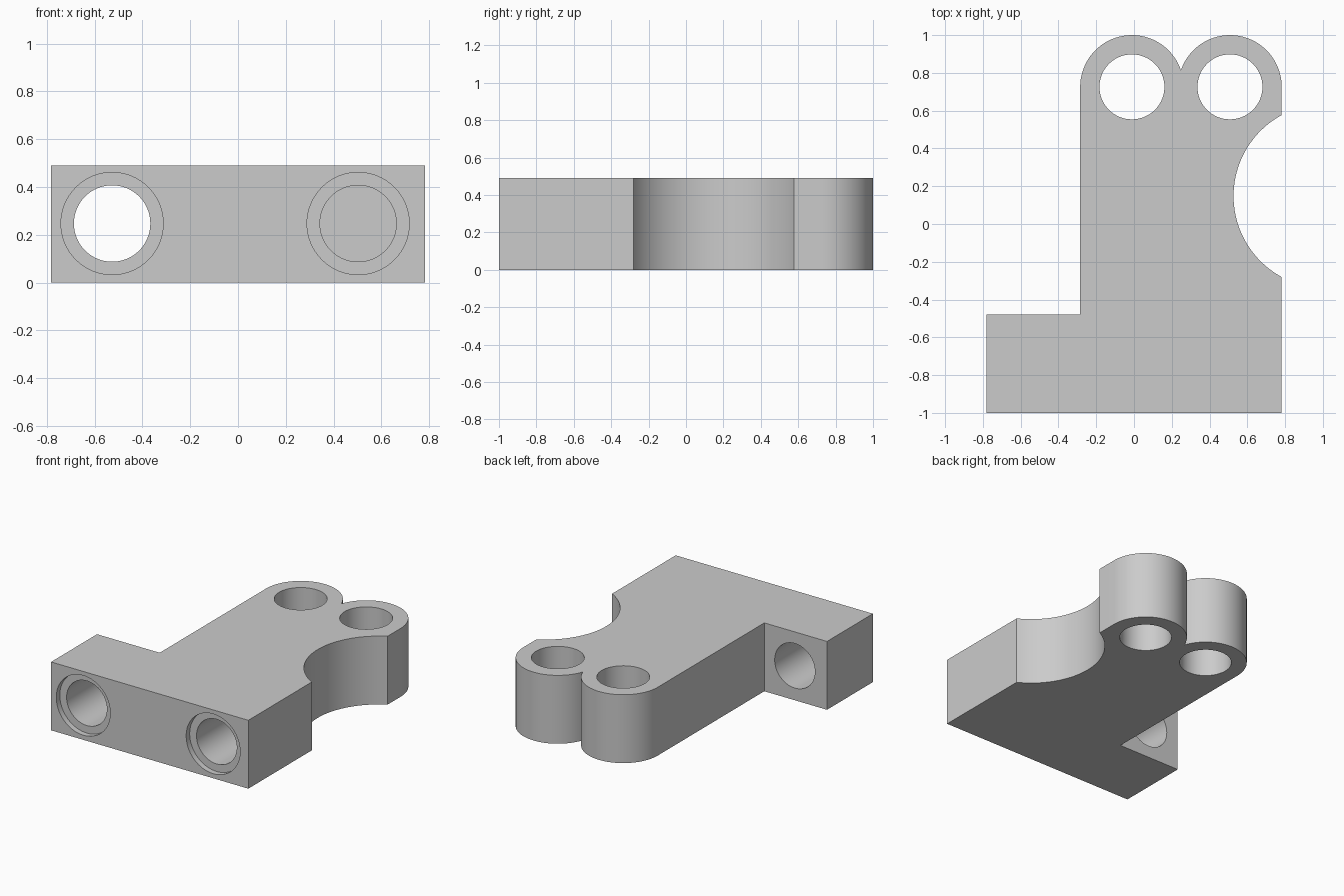
import bpy
import bmesh
from math import cos, sin, atan2, pi, radians
from mathutils import Matrix

cube = bpy.data.objects.get("Cube")
if cube:
    bpy.data.objects.remove(cube)

HEIGHT = 0.49
RIGHT, STEM, FRONT, FOOT_BACK = 0.782, -0.285, -1.0, -0.48
LOBE_R, LOBE_Y = 0.274, 0.726
LOBES = (STEM + LOBE_R, RIGHT - LOBE_R)

grey = bpy.data.materials.new("plain grey")
grey.use_nodes = True
grey.diffuse_color = (0.6, 0.6, 0.6, 1)
grey.node_tree.nodes["Principled BSDF"].inputs["Base Color"].default_value = (0.6, 0.6, 0.6, 1)


def arc(cx, cy, r, start, end, steps=40):
    return [(cx + r * cos(start + (end - start) * i / steps),
             cy + r * sin(start + (end - start) * i / steps)) for i in range(steps + 1)]


def finish(bm, name):
    bmesh.ops.recalc_face_normals(bm, faces=bm.faces)
    mesh = bpy.data.meshes.new(name)
    bm.to_mesh(mesh)
    bm.free()
    mesh.materials.append(grey)
    obj = bpy.data.objects.new(name, mesh)
    bpy.context.collection.objects.link(obj)
    return obj


def drill(target, name, radius, matrix, depth):
    """Cut a round hole whose axis is the local z of the matrix."""
    bm = bmesh.new()
    bmesh.ops.create_cone(bm, cap_ends=True, segments=64, radius1=radius,
                          radius2=radius, depth=depth, matrix=matrix)
    cutter = finish(bm, name)
    cutter.hide_render = True
    cutter.hide_set(True)
    mod = target.modifiers.new(name, "BOOLEAN")
    mod.operation = "DIFFERENCE"
    mod.solver = "EXACT"
    mod.object = cutter
    return cutter


# Plan outline: foot, concave bite in the side, two rounded lobes at the back
bite_x, bite_y, bite_r = 1.015, 0.148, 0.488
half = atan2((bite_r ** 2 - (bite_x - RIGHT) ** 2) ** 0.5, bite_x - RIGHT)
gap = (LOBES[1] - LOBES[0]) / 2
notch = atan2((LOBE_R ** 2 - gap ** 2) ** 0.5, gap)
outline = [(-RIGHT, FRONT), (RIGHT, FRONT)]
outline += arc(bite_x, bite_y, bite_r, pi + half, pi - half)
outline += arc(LOBES[1], LOBE_Y, LOBE_R, 0, pi - notch)
outline += arc(LOBES[0], LOBE_Y, LOBE_R, notch, pi)[1:]
outline += [(STEM, FOOT_BACK), (-RIGHT, FOOT_BACK)]

bm = bmesh.new()
base = bm.faces.new([bm.verts.new((x, y, 0)) for x, y in outline])
top = bmesh.ops.extrude_face_region(bm, geom=[base])["geom"]
bmesh.ops.translate(bm, vec=(0, 0, HEIGHT),
                    verts=[v for v in top if isinstance(v, bmesh.types.BMVert)])
bracket = finish(bm, "bracket_body")

# Upright holes through the lobes
cutters = [drill(bracket, "lobe_hole_cutter", 0.172,
                 Matrix.Translation((x, LOBE_Y, HEIGHT / 2)), 1) for x in LOBES]

# Counterbored holes in the front; the one on the stem side is blind
turn = Matrix.Rotation(radians(90), 4, "X")
for x, reach in ((-0.527, 0.6), (0.503, 0.52)):
    for name, radius, deep in (("bolt_hole_cutter", 0.16, reach),
                               ("counterbore_cutter", 0.214, 0.04)):
        place = Matrix.Translation((x, FRONT + (deep - 0.1) / 2, 0.247)) @ turn
        cutters.append(drill(bracket, name, radius, place, deep + 0.1))

# Apply the cuts and smooth the curved walls
bpy.ops.object.select_all(action="DESELECT")
bracket.select_set(True)
bpy.context.view_layer.objects.active = bracket
for mod in list(bracket.modifiers):
    bpy.ops.object.modifier_apply(modifier=mod.name)
for cutter in cutters:
    bpy.data.objects.remove(cutter)
bpy.ops.object.shade_smooth_by_angle(angle=radians(30))
